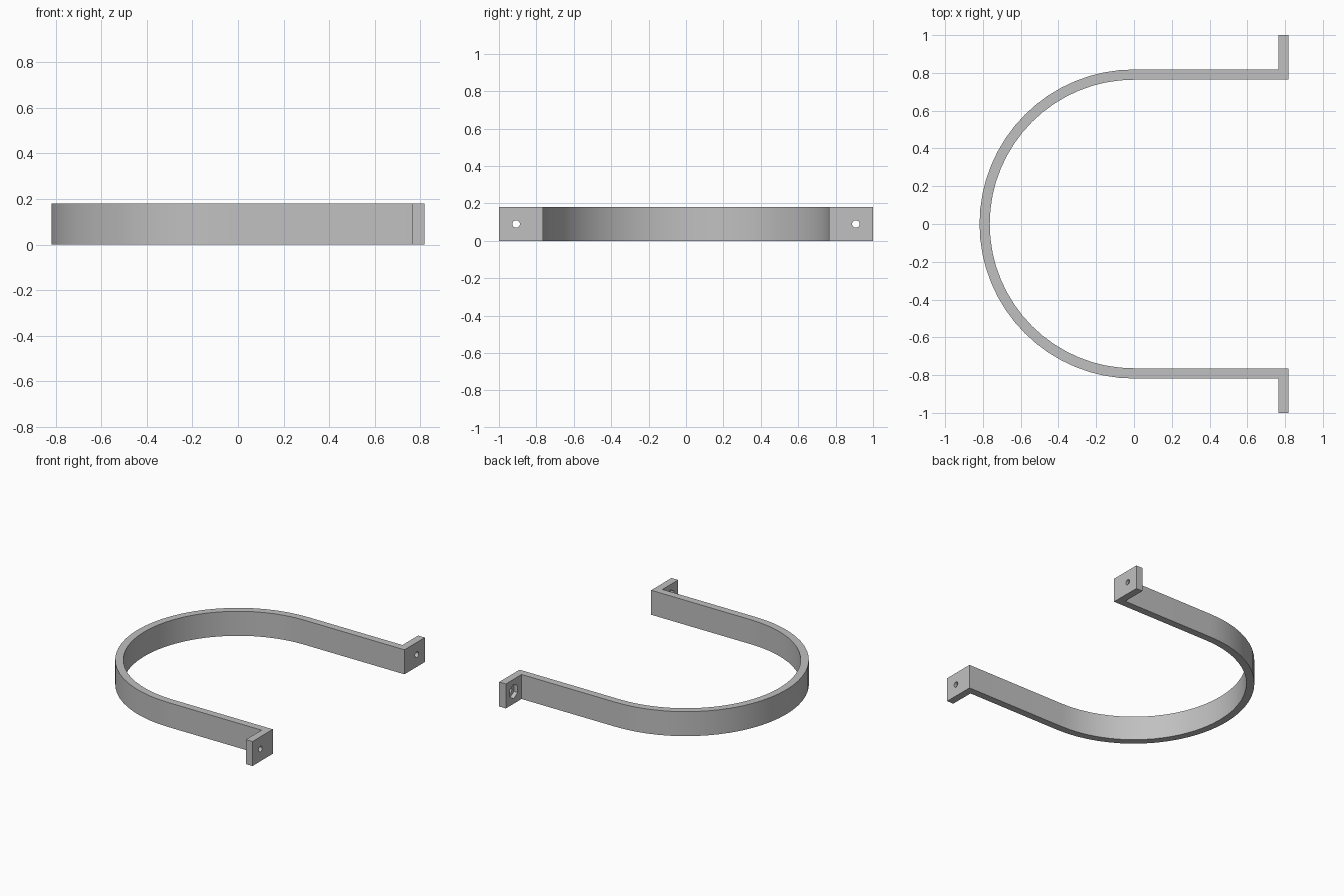
import bpy, bmesh
from math import pi, sin, cos, radians

OUTER, INNER, HEIGHT = 0.818, 0.764, 0.18
HOLE_Y, HOLE_Z = 0.908, HEIGHT / 2
ARC_STEPS = 32

cube = bpy.data.objects.get("Cube")
if cube:
    bpy.data.objects.remove(cube, do_unlink=True)

# Single grey material
grey = bpy.data.materials.new("plain_grey")
grey.use_nodes = True
colour = (0.53, 0.53, 0.53, 1)
grey.diffuse_color = colour
grey.node_tree.nodes["Principled BSDF"].inputs["Base Color"].default_value = colour


def prism(name, outline, place, depth):
    """Extrude a closed outline; place maps its 2D points to 3D."""
    bm = bmesh.new()
    face = bm.faces.new([bm.verts.new(place(*p)) for p in outline])
    new = bmesh.ops.extrude_face_region(bm, geom=[face])["geom"]
    bmesh.ops.translate(bm, vec=depth, verts=[v for v in new if isinstance(v, bmesh.types.BMVert)])
    bmesh.ops.recalc_face_normals(bm, faces=bm.faces)
    mesh = bpy.data.meshes.new(name)
    bm.to_mesh(mesh)
    bm.free()
    mesh.materials.append(grey)
    obj = bpy.data.objects.new(name, mesh)
    bpy.context.collection.objects.link(obj)
    return obj


def half_circle(radius):
    """Arc from the back (+y) round through -x to the front (-y)."""
    angles = [pi / 2 + pi * i / ARC_STEPS for i in range(ARC_STEPS + 1)]
    return [(radius * cos(a), radius * sin(a)) for a in angles]


# U-shaped strap with an outward mounting tab at each end
back_tab = [(OUTER, INNER), (OUTER, 1), (INNER, 1), (INNER, OUTER)]
front_tab = [(x, -y) for x, y in reversed(back_tab)]
outline = back_tab + half_circle(OUTER) + front_tab + half_circle(INNER)[::-1]
strap = prism("strap_clamp", outline, lambda x, y: (x, y, 0), (0, 0, HEIGHT))


def cut(name, side, sides, radius, x, length):
    """Bore a regular prism along x through one tab."""
    ring = [(radius * sin(2 * pi * i / sides), radius * cos(2 * pi * i / sides)) for i in range(sides)]
    cutter = prism(name, ring, lambda u, v: (x, side * HOLE_Y + u, HOLE_Z + v), (length, 0, 0))
    cutter.hide_render = True
    mod = strap.modifiers.new(name, 'BOOLEAN')
    mod.operation, mod.solver, mod.object = 'DIFFERENCE', 'EXACT', cutter
    bpy.context.view_layer.objects.active = strap
    bpy.ops.object.modifier_apply(modifier=mod.name)
    bpy.data.objects.remove(cutter, do_unlink=True)


# Screw holes, with hexagonal nut pockets on the inner faces
for side in (1, -1):
    cut("screw_hole", side, 24, 0.02, INNER - 0.1, 0.3)
    cut("nut_pocket", side, 6, 0.052, INNER - 0.05, 0.08)

bpy.ops.object.select_all(action='DESELECT')
strap.select_set(True)
bpy.context.view_layer.objects.active = strap
bpy.ops.object.shade_smooth_by_angle(angle=radians(30))
